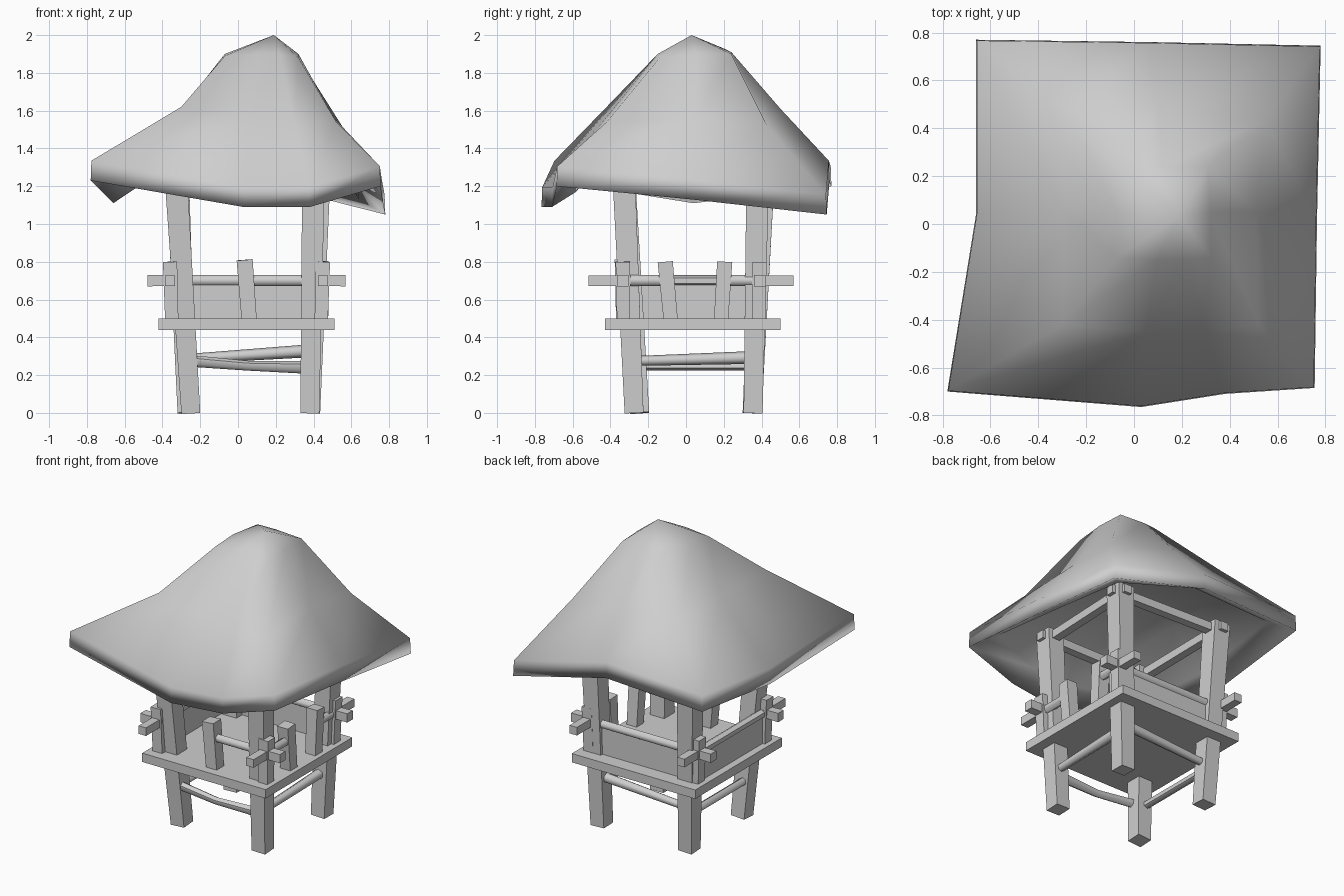
import bpy
import bmesh
from math import cos, sin, pi, radians
from mathutils import Vector

cube = bpy.data.objects.get("Cube")
if cube:
    bpy.data.objects.remove(cube)

GREY = 0.62
mat = bpy.data.materials.new("plain grey")
mat.use_nodes = True
mat.diffuse_color = (GREY, GREY, GREY, 1)
mat.node_tree.nodes["Principled BSDF"].inputs["Base Color"].default_value = (GREY, GREY, GREY, 1)


def finish(name, bm, angle):
    bmesh.ops.recalc_face_normals(bm, faces=bm.faces)
    mesh = bpy.data.meshes.new(name)
    bm.to_mesh(mesh)
    bm.free()
    mesh.materials.append(mat)
    obj = bpy.data.objects.new(name, mesh)
    bpy.context.collection.objects.link(obj)
    bpy.ops.object.select_all(action='DESELECT')
    obj.select_set(True)
    bpy.context.view_layer.objects.active = obj
    bpy.ops.object.shade_smooth_by_angle(angle=radians(angle))
    return obj


def bridge(bm, a, b):
    n = len(a)
    for i in range(n):
        j = (i + 1) % n
        bm.faces.new((a[i], a[j], b[j], b[i]))


def bar(name, path, widths, sides=4):
    """Straight or bent timber following a path, with a width at each point."""
    pts = [Vector(p) for p in path]
    d = (pts[-1] - pts[0]).normalized()
    up = Vector((0, 1, 0)) if abs(d.z) > 0.8 else Vector((0, 0, 1))
    u = up.cross(d).normalized()
    v = d.cross(u)
    bm = bmesh.new()
    rings = []
    for p, w in zip(pts, widths):
        r = w / 2 / cos(pi / sides)
        angles = [2 * pi * (k + 0.5) / sides for k in range(sides)]
        rings.append([bm.verts.new(p + r * (cos(t) * u + sin(t) * v)) for t in angles])
    for a, b in zip(rings, rings[1:]):
        bridge(bm, a, b)
    bm.faces.new(rings[0])
    bm.faces.new(rings[-1])
    return finish(name, bm, 60)


def box(name, lo, hi):
    bm = bmesh.new()
    bmesh.ops.create_cube(bm, size=1)
    lo, hi = Vector(lo), Vector(hi)
    for vert in bm.verts:
        vert.co = (lo + hi) / 2 + vert.co * (hi - lo)
    return finish(name, bm, 30)


# Sagging roof: lip, outer rings, apex and a low ceiling underneath
eave = [(-.78, -.70, 1.23), (.03, -.765, 1.09), (.38, -.71, 1.09),
        (.755, -.685, 1.2), (.765, .03, 1.13), (.78, .745, 1.05),
        (.07, .76, 1.23), (-.66, .77, 1.2), (-.66, .04, 1.11)]
middle = [(-.3, -.42, 1.62), (.05, -.45, 1.56), (.3, -.45, 1.53),
          (.52, -.42, 1.54), (.51, .05, 1.56), (.55, .43, 1.52),
          (.1, .5, 1.61), (-.29, .48, 1.62), (-.29, .05, 1.61)]
crown = [(-.07, -.14, 1.89), (.1, -.15, 1.9), (.22, -.15, 1.9),
         (.32, -.14, 1.88), (.32, .05, 1.9), (.31, .24, 1.9),
         (.12, .24, 1.91), (0, .21, 1.925), (-.07, .05, 1.9)]

bm = bmesh.new()


def ring(points, scale=1.0, lift=0.0):
    return [bm.verts.new((x * scale, y * scale, z + lift)) for x, y, z in points]


ceiling = ring(middle, 1, -.2)
layers = [ceiling, ring(eave, .82, .08), ring(eave),
          ring(eave, .995, .105), ring(middle), ring(crown)]
for a, b in zip(layers, layers[1:]):
    bridge(bm, a, b)
hub = bm.verts.new((.1, .02, 1.4))
apex = bm.verts.new((.19, .03, 2))
for loop, tip in ((ceiling, hub), (layers[-1], apex)):
    for a, b in zip(loop, loop[1:] + loop[:1]):
        bm.faces.new((a, b, tip))
finish("roof", bm, 180)

# Main legs, leaning outwards
legs = {"front_right": ((-.25, -.245), (-.33, -.33)),
        "front_left": ((.38, -.275), (.40, -.33)),
        "back_left": ((.385, .355), (.43, .38)),
        "back_right": ((-.27, .35), (-.32, .41))}
tops = []
for side, (foot, top) in legs.items():
    bar(side + "_leg", [(*foot, 0), (*top, 1.27)], (.1, .12))
    tops.append(Vector((*top, 1.23)))

# Beams under the roof joining the leg tops
for i, a in enumerate(tops):
    b = tops[(i + 1) % 4]
    over = (b - a).normalized() * .08
    bar("roof_beam", [a - over, b + over], (.055, .055))

# Floor
box("floor", (-.42, -.43, .44), (.51, .5, .5))

# Thin braces between the legs
bar("front_brace", [(-.31, -.28, .28), (.05, -.3, .25), (.4, -.27, .24)], (.055, .045, .06), 6)
bar("back_brace", [(-.28, .36, .285), (.4, .36, .33)], (.045, .06), 6)
bar("left_brace", [(.39, -.27, .275), (.39, .41, .295)], (.045, .06), 6)
bar("right_brace", [(-.28, -.28, .25), (-.28, .37, .25)], (.045, .045), 6)

# Railing: corner posts with crossing stubs
X, Y = (-.36, .45), (-.335, .39)
Z = .7
for x in X:
    for y in Y:
        out_x = -1 if x < 0 else 1
        out_y = -1 if y < 0 else 1
        bar("corner_post", [(x - .01 * out_x, y - .005 * out_y, .47), (x, y, .8)], (.07, .075))
        bar("rail_stub", [(x - .04 * out_x, y, Z), (x + .12 * out_x, y, Z)], (.055, .06))
        bar("rail_stub", [(x, y - .04 * out_y, Z), (x, y + .18 * out_y, Z)], (.055, .055))

# Railing: gate posts beside the openings
bar("front_gate_post", [(.06, -.33, .48), (.035, -.335, .81)], (.08, .085))
bar("left_gate_post", [(.44, -.08, .48), (.44, -.11, .8)], (.075, .08))
bar("left_gate_post", [(.44, .185, .48), (.44, .205, .8)], (.075, .08))

# Railing: rails
rails = [((X[0], Y[1]), (X[1], Y[1])), ((X[0], Y[0]), (X[0], Y[1])),
         ((.035, Y[0]), (X[1], Y[0])),
         ((X[1], Y[0]), (X[1], -.1)), ((X[1], .2), (X[1], Y[1]))]
for a, b in rails:
    bar("rail", [(*a, Z), (*b, Z)], (.05, .05), 6)

# Solid panels on the closed sides
box("back_panel", (X[0], .38, .49), (X[1], .4, .685))
box("right_panel", (X[0] - .01, Y[0], .49), (X[0] + .01, Y[1], .685))
